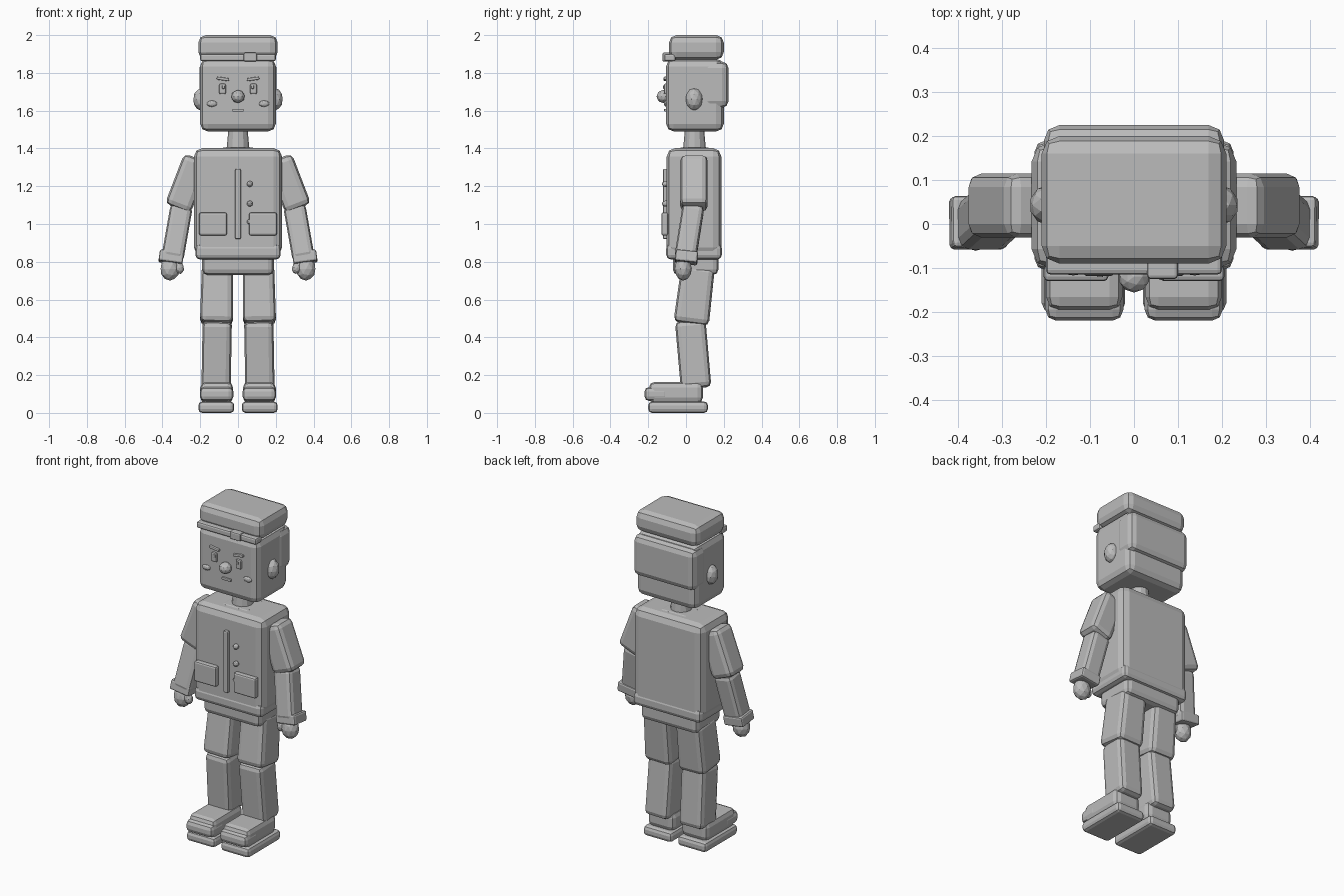
import bpy
import bmesh
from math import radians
from mathutils import Matrix, Euler, Vector

default = bpy.data.objects.get("Cube")
if default:
    bpy.data.objects.remove(default, do_unlink=True)

GREY = (0.5, 0.5, 0.5, 1.0)
mat = bpy.data.materials.new("plain grey")
mat.use_nodes = True
mat.diffuse_color = GREY
mat.node_tree.nodes["Principled BSDF"].inputs["Base Color"].default_value = GREY


def finish(name, bm, loc, rot=(0, 0, 0)):
    """Turn a bmesh into a named, flat-shaded object."""
    mesh = bpy.data.meshes.new(name)
    bm.to_mesh(mesh)
    bm.free()
    mesh.materials.append(mat)
    obj = bpy.data.objects.new(name, mesh)
    obj.location = loc
    obj.rotation_euler = [radians(a) for a in rot]
    bpy.context.collection.objects.link(obj)
    return obj


def block(name, loc, size, bevel=0.02, rot=(0, 0, 0), seg=2, top=1.0):
    """Bevelled box; top scales the upper face."""
    bm = bmesh.new()
    bmesh.ops.create_cube(bm, size=1)
    for v in bm.verts:
        k = top if v.co.z > 0 else 1.0
        v.co = Vector((v.co.x * size[0] * k, v.co.y * size[1] * k, v.co.z * size[2]))
    bmesh.ops.bevel(bm, geom=bm.edges[:], offset=min(bevel, min(size) * 0.45),
                    segments=seg, profile=0.5, affect='EDGES')
    return finish(name, bm, loc, rot)


def span(name, x, y, z, bevel=0.02, seg=2):
    """Bevelled box given by its extents."""
    pairs = (x, y, z)
    return block(name, [(a + b) / 2 for a, b in pairs], [b - a for a, b in pairs], bevel, seg=seg)


def ball(name, loc, radii, rot=(0, 0, 0)):
    """Faceted ellipsoid."""
    bm = bmesh.new()
    bmesh.ops.create_icosphere(bm, subdivisions=2, radius=1)
    bmesh.ops.scale(bm, vec=radii, verts=bm.verts)
    return finish(name, bm, loc, rot)


def rod(name, loc, r_low, r_high, depth, sides=12, rot=(0, 0, 0)):
    """Tapered cylinder."""
    bm = bmesh.new()
    bmesh.ops.create_cone(bm, cap_ends=True, segments=sides, radius1=r_low,
                          radius2=r_high, depth=depth)
    return finish(name, bm, loc, rot)


# Head, hair and cap
span("head", (-0.2, 0.2), (-0.105, 0.2), (1.49, 1.875), 0.04)
span("back_hair", (-0.205, 0.205), (0.09, 0.225), (1.615, 1.86), 0.035)
span("cap_crown", (-0.21, 0.21), (-0.09, 0.2), (1.87, 2.0), 0.04)
span("cap_brim", (-0.2, 0.2), (-0.115, -0.055), (1.862, 1.9), 0.01)
span("cap_badge", (0.03, 0.1), (-0.125, -0.08), (1.86, 1.907), 0.008)

# Face
ball("nose", (0, -0.12, 1.675), (0.036, 0.036, 0.034))
span("mouth", (-0.03, 0.03), (-0.116, -0.1), (1.595, 1.61), 0.004)
for side, s in (("left", 1), ("right", -1)):
    block(side + "_eye", (s * 0.082, -0.106, 1.715), (0.036, 0.022, 0.056), 0.008)
    block(side + "_pupil", (s * 0.077, -0.117, 1.725), (0.014, 0.008, 0.018), 0.003)
    block(side + "_brow", (s * 0.08, -0.108, 1.768), (0.066, 0.02, 0.016), 0.005, (0, -s * 8, 0))
    ball(side + "_cheek", (s * 0.138, -0.105, 1.637), (0.028, 0.012, 0.017))
    ball(side + "_ear", (s * 0.193, 0.043, 1.66), (0.045, 0.046, 0.06))

# Neck and collar
rod("neck", (0, 0.045, 1.445), 0.062, 0.05, 0.13)
span("collar", (-0.085, 0.085), (-0.035, 0.125), (1.37, 1.405), 0.01)

# Jacket
span("torso", (-0.233, 0.233), (-0.102, 0.187), (0.83, 1.402), 0.045)
span("jacket_hem", (-0.226, 0.226), (-0.105, 0.19), (0.812, 0.895), 0.025)
span("hips", (-0.19, 0.19), (-0.07, 0.172), (0.73, 0.85), 0.03)
span("zip_strip", (-0.015, 0.015), (-0.122, -0.095), (0.92, 1.292), 0.007)
for i, z in enumerate((1.212, 1.108, 1.012)):
    ball(f"button_{i + 1}", (0.063, -0.108, z), (0.016, 0.02, 0.016))

for side, s in (("left", 1), ("right", -1)):
    block(side + "_pocket", (s * 0.132, -0.112, 1.0), (0.147, 0.036, 0.122), 0.01)

    # Arm
    block(side + "_sleeve", (s * 0.268, 0.042, 1.215), (0.145, 0.145, 0.285), 0.03,
          (0, -s * 21, 0))
    block(side + "_forearm", (s * 0.323, 0.018, 0.955), (0.118, 0.115, 0.29), 0.025,
          (-9, -s * 10, 0))
    block(side + "_cuff", (s * 0.354, 0.003, 0.823), (0.128, 0.118, 0.06), 0.01,
          (-6, -s * 8, 0))
    ball(side + "_hand", (s * 0.36, -0.015, 0.763), (0.052, 0.046, 0.063))
    ball(side + "_thumb", (s * 0.311, -0.028, 0.768), (0.025, 0.025, 0.033), (0, s * 15, 0))

    # Leg
    block(side + "_thigh", (s * 0.111, 0.046, 0.625), (0.176, 0.188, 0.31), 0.03,
          (-7, -s * 1, 0), top=0.94)
    block(side + "_shin", (s * 0.113, 0.038, 0.31), (0.155, 0.162, 0.36), 0.028,
          (5, -s * 1, 0))

    # Shoe
    block(side + "_sole", (s * 0.115, -0.042, 0.03), (0.19, 0.316, 0.06), 0.02)
    block(side + "_shoe", (s * 0.113, -0.053, 0.108), (0.174, 0.286, 0.112), 0.03)
    block(side + "_toe_cap", (s * 0.113, -0.155, 0.1), (0.178, 0.13, 0.074), 0.025)
